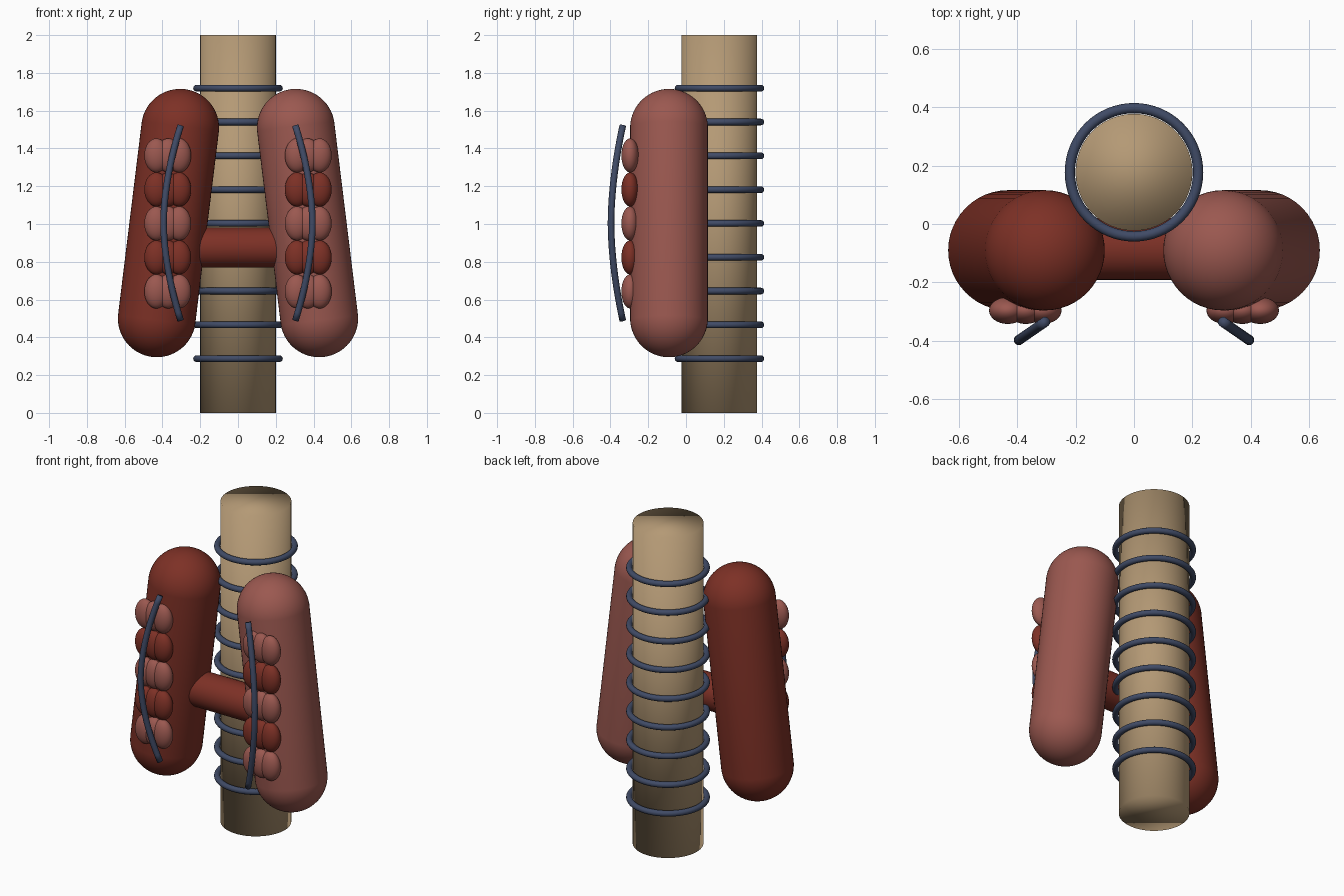
import bpy, bmesh, math
from mathutils import Matrix, Vector

if "Cube" in bpy.data.objects:
    bpy.data.objects.remove(bpy.data.objects["Cube"])


def material(name, rgb):
    m = bpy.data.materials.new(name)
    m.diffuse_color = (*rgb, 1.0)
    m.use_nodes = True
    m.node_tree.nodes["Principled BSDF"].inputs["Base Color"].default_value = m.diffuse_color
    return m


TAN = material("cartilage_tan", (0.456, 0.319, 0.178))
RED = material("dark_red", (0.205, 0.030, 0.019))
PINK = material("dusty_pink", (0.328, 0.098, 0.080))
BLUE = material("slate_blue", (0.051, 0.070, 0.133))


def finish(name, bm, mat):
    """Turn a bmesh into a smooth-shaded object."""
    bmesh.ops.recalc_face_normals(bm, faces=bm.faces)
    for f in bm.faces:
        f.smooth = True
    me = bpy.data.meshes.new(name)
    bm.to_mesh(me)
    bm.free()
    me.materials.append(mat)
    ob = bpy.data.objects.new(name, me)
    bpy.context.collection.objects.link(ob)
    return ob


def capsule(name, radius, half, centre, tilt, mat):
    """Sphere split at its equator and stretched along its axis, tilted about y."""
    bm = bmesh.new()
    bmesh.ops.create_uvsphere(bm, u_segments=48, v_segments=33, radius=radius)
    for v in bm.verts:
        v.co.z += half if v.co.z > 0 else -half
    bm.transform(Matrix.Translation(centre) @ Matrix.Rotation(tilt, 4, 'Y'))
    return finish(name, bm, mat)


def tube(name, points, radius, mat):
    """Capped round tube through the given points."""
    bm = bmesh.new()
    n, rings = 16, []
    for i, p in enumerate(points):
        d = (points[min(i + 1, len(points) - 1)] - points[max(i - 1, 0)]).normalized()
        a = d.cross(Vector((0, 1, 0))).normalized()
        b = d.cross(a)
        rings.append([bm.verts.new(p + radius * (a * math.cos(t) + b * math.sin(t)))
                      for t in (2 * math.pi * k / n for k in range(n))])
    for r0, r1 in zip(rings, rings[1:]):
        for k in range(n):
            bm.faces.new((r0[k], r0[(k + 1) % n], r1[(k + 1) % n], r1[k]))
    bm.faces.new(rings[0])
    bm.faces.new(rings[-1])
    return finish(name, bm, mat)


# Windpipe column
AXIS_Y = 0.177
bm = bmesh.new()
bmesh.ops.create_cone(bm, cap_ends=True, segments=64, radius1=0.2, radius2=0.2, depth=2.0,
                      matrix=Matrix.Translation((0, AXIS_Y, 1.0)))
finish("windpipe", bm, TAN)

# Cartilage rings around the windpipe
for i in range(9):
    bpy.ops.mesh.primitive_torus_add(major_segments=64, minor_segments=16, major_radius=0.2195,
                                     minor_radius=0.0175, location=(0, AXIS_Y, 0.287 + 0.179 * i))
    ring = bpy.context.object
    ring.name = f"windpipe_ring_{i + 1}"
    ring.data.materials.append(BLUE)
    bpy.ops.object.shade_smooth()

# Bridge joining the two lobes
capsule("lobe_bridge", 0.106, 0.2, (0, -0.085, 0.875), math.pi / 2, RED)

for side, s, lobe_mat in (("left", -1, RED), ("right", 1, PINK)):
    # Lobe leaning in towards the top
    capsule(f"{side}_lobe", 0.206, 0.508, (s * 0.368, -0.09, 1.005), -s * math.radians(7), lobe_mat)

    # Rows of three flattened follicles, alternating colours
    for row in range(5):
        bm = bmesh.new()
        for x in (0.432, 0.37, 0.312):
            m = (Matrix.Translation((s * x, -0.296, 0.643 + 0.18 * row))
                 @ Matrix.Diagonal((0.064, 0.046, 0.09, 1)))
            bmesh.ops.create_uvsphere(bm, u_segments=32, v_segments=20, radius=1, matrix=m)
        finish(f"{side}_follicles_{row + 1}", bm, RED if row % 2 else PINK)

    # Bowed blood vessel in front of the follicles
    path = []
    for i in range(25):
        u = i / 12 - 1
        bow = abs(u) ** 1.8
        path.append(Vector((s * (0.394 - 0.09 * bow), -0.397 + 0.062 * bow, 1.005 + 0.515 * u)))
    tube(f"{side}_vessel", path, 0.0175, BLUE)
